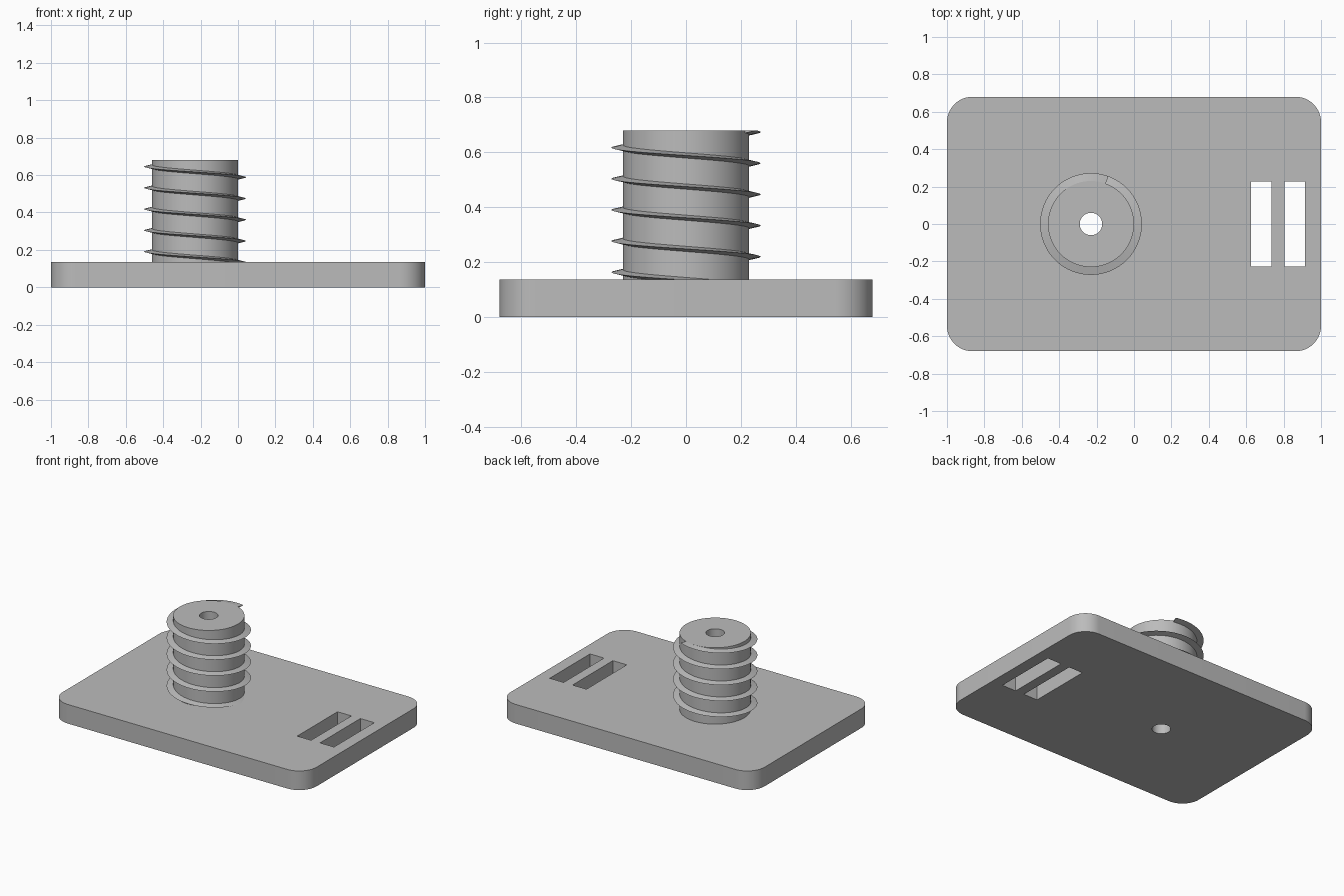
import bpy
import bmesh
from math import sin, cos, pi, radians

if "Cube" in bpy.data.objects:
    bpy.data.objects.remove(bpy.data.objects["Cube"], do_unlink=True)

PLATE_TOP, BOSS_TOP = 0.136, 0.68
BOSS_X, BOSS_R, BORE_R = -0.23, 0.23, 0.06
THREAD_R, PITCH, ROOT = 0.272, 0.1136, 0.0105

grey = bpy.data.materials.new("plain grey")
grey.use_nodes = True
grey.diffuse_color = (0.5, 0.5, 0.5, 1)
grey.node_tree.nodes["Principled BSDF"].inputs["Base Color"].default_value = (0.5, 0.5, 0.5, 1)


def circle(x, y, r, n=96):
    return [(x + r * cos(2 * pi * i / n), y + r * sin(2 * pi * i / n)) for i in range(n)]


def rectangle(x0, x1, y0, y1):
    return [(x0, y0), (x1, y0), (x1, y1), (x0, y1)]


def rounded_rectangle(w, d, r, n=16):
    points = []
    for k, (sx, sy) in enumerate([(1, 1), (-1, 1), (-1, -1), (1, -1)]):
        for i in range(n + 1):
            a = (k + i / n) * pi / 2
            points.append((sx * (w - r) + r * cos(a), sy * (d - r) + r * sin(a)))
    return points


def finish(name, mesh):
    mesh.materials.clear()
    mesh.materials.append(grey)
    obj = bpy.data.objects.new(name, mesh)
    bpy.context.collection.objects.link(obj)
    mesh.shade_smooth()
    mesh.set_sharp_from_angle(angle=radians(30))
    return obj


def extruded(name, outlines, z0, z1):
    """Solid from a filled outline with holes, spanning z0 to z1."""
    curve = bpy.data.curves.new(name + " outline", "CURVE")
    curve.dimensions = "2D"
    curve.fill_mode = "BOTH"
    curve.extrude = (z1 - z0) / 2
    for outline in outlines:
        spline = curve.splines.new("POLY")
        spline.points.add(len(outline) - 1)
        for p, (x, y) in zip(spline.points, outline):
            p.co = (x, y, 0, 1)
        spline.use_cyclic_u = True
    temp = bpy.data.objects.new(name + " outline", curve)
    bpy.context.collection.objects.link(temp)
    graph = bpy.context.evaluated_depsgraph_get()
    mesh = bpy.data.meshes.new_from_object(temp.evaluated_get(graph))
    bpy.data.objects.remove(temp, do_unlink=True)
    bm = bmesh.new()
    bm.from_mesh(mesh)
    bmesh.ops.translate(bm, vec=(0, 0, (z0 + z1) / 2), verts=bm.verts)
    bmesh.ops.remove_doubles(bm, verts=bm.verts, dist=1e-5)
    bmesh.ops.recalc_face_normals(bm, faces=bm.faces)
    bm.to_mesh(mesh)
    bm.free()
    return finish(name, mesh)


# Base plate with two strap slots and the bore
bore = circle(BOSS_X, 0, BORE_R)
extruded("base_plate", [
    rounded_rectangle(1, 0.68, 0.136),
    rectangle(0.625, 0.735, -0.227, 0.227),
    rectangle(0.805, 0.915, -0.227, 0.227),
    bore], 0, PLATE_TOP)

# Threaded post
extruded("post", [circle(BOSS_X, 0, BOSS_R), bore], PLATE_TOP, BOSS_TOP)

# Left-handed screw thread: a thin triangle swept down from the post's top
bm = bmesh.new()
start, steps_per_turn = radians(70), 96
steps = int((BOSS_TOP - PLATE_TOP + ROOT) / PITCH * steps_per_turn) + 1
rings = []
for i in range(steps + 1):
    a = start + 2 * pi * i / steps_per_turn
    z = BOSS_TOP - PITCH * i / steps_per_turn
    section = [(BOSS_R - 0.004, z - ROOT), (THREAD_R, z),
               (BOSS_R - 0.004, min(z + ROOT, BOSS_TOP))]
    rings.append([bm.verts.new((BOSS_X + r * cos(a), r * sin(a), h)) for r, h in section])
for p, q in zip(rings, rings[1:]):
    for j in range(3):
        k = (j + 1) % 3
        bm.faces.new((p[j], p[k], q[k], q[j]))
bm.faces.new(rings[0])
bm.faces.new(rings[-1])
bmesh.ops.recalc_face_normals(bm, faces=bm.faces)
thread_mesh = bpy.data.meshes.new("screw_thread")
bm.to_mesh(thread_mesh)
bm.free()
finish("screw_thread", thread_mesh)
